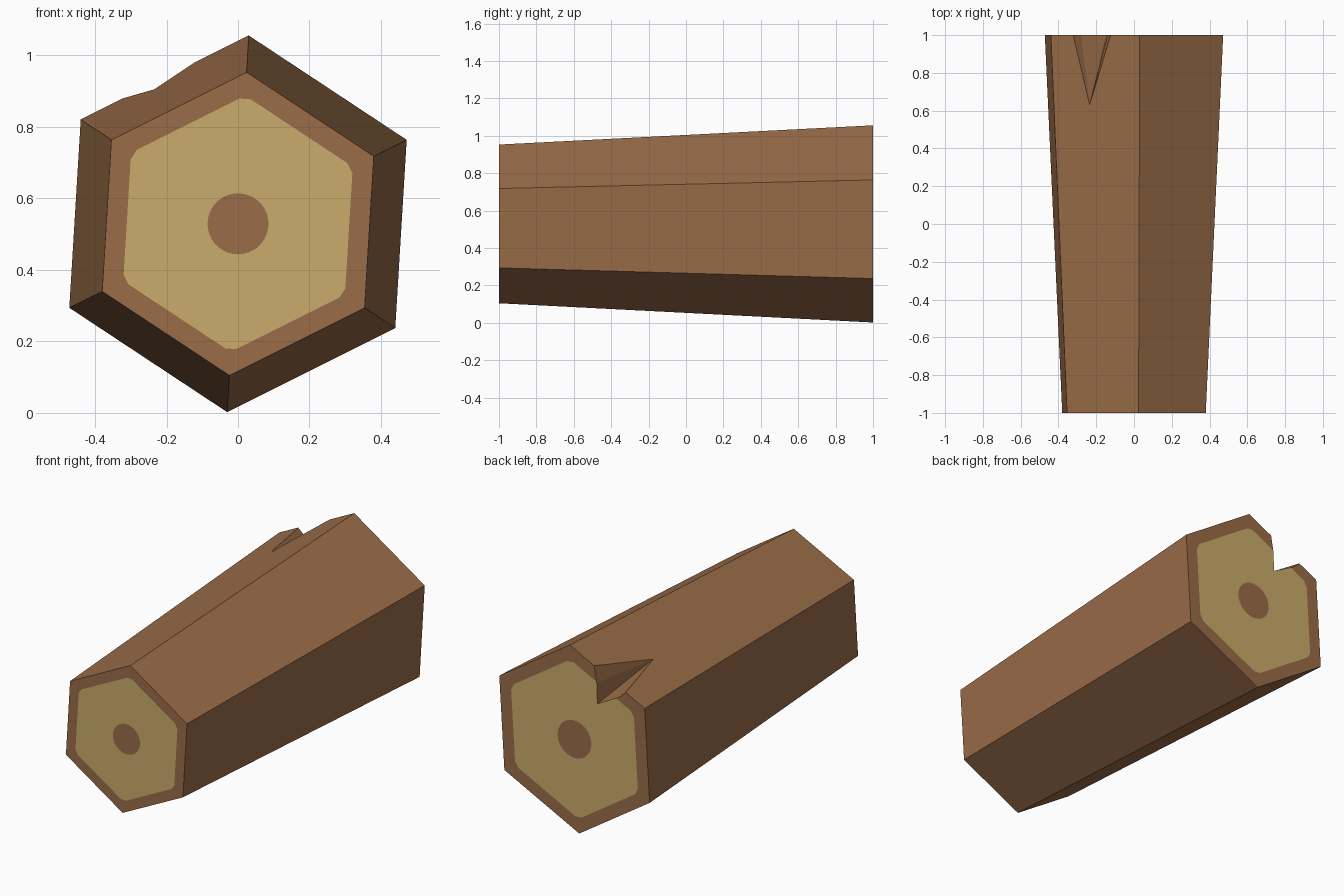
import bpy, bmesh, math
from mathutils import Vector

if "Cube" in bpy.data.objects:
    bpy.data.objects.remove(bpy.data.objects["Cube"])

CZ = 0.529          # height of the log axis
TAPER = 0.805       # small front end relative to back end
half = [(0.03, 0.527), (0.472, 0.235), (0.44, -0.292)]
HEX = [Vector(p) for p in half] + [-Vector(p) for p in half]


def material(name, rgb):
    m = bpy.data.materials.new(name)
    m.diffuse_color = (*rgb, 1)
    m.use_nodes = True
    m.node_tree.nodes["Principled BSDF"].inputs["Base Color"].default_value = m.diffuse_color
    return m


bark = material("bark brown", (0.325, 0.152, 0.066))
wood = material("pale cut wood", (0.60, 0.41, 0.145))


def mesh_object(name, bm, mats):
    bmesh.ops.recalc_face_normals(bm, faces=bm.faces)
    me = bpy.data.meshes.new(name)
    bm.to_mesh(me)
    bm.free()
    for m in mats:
        me.materials.append(m)
    ob = bpy.data.objects.new(name, me)
    bpy.context.collection.objects.link(ob)
    return ob


bm = bmesh.new()


def ring(points, y, s):
    return [bm.verts.new((p.x * s, y, CZ + p.y * s)) for p in points]


# Outline of pale wood: inset hexagon with clipped corners
inset = []
for i in range(6):
    c = HEX[i] * 0.845
    inset += [c.lerp(HEX[i - 1] * 0.845, 0.05), c.lerp(HEX[(i + 1) % 6] * 0.845, 0.05)]

# Round core, running the same way round as the hexagon
start = math.atan2(inset[0].y, inset[0].x)
core = [Vector((0.106 * math.cos(start - k * math.tau / 36), 0.106 * math.sin(start - k * math.tau / 36)))
        for k in range(36)]


def face(verts, mat=0):
    bm.faces.new(verts).material_index = mat


def end_cap(y, s):
    outer, mid, inner = ring(HEX, y, s), ring(inset, y, s), ring(core, y, s)
    for i in range(6):
        j = (i + 1) % 6
        face([outer[i], mid[2 * i], mid[2 * i + 1]])
        face([outer[i], mid[2 * i + 1], mid[2 * j], outer[j]])
        # pale wood: short clipped corner, then the long side
        a = 6 * i
        face([mid[2 * i], mid[2 * i + 1], inner[a + 1], inner[a]], 1)
        face([mid[2 * i + 1], mid[2 * j]] + [inner[(a + k) % 36] for k in range(6, 0, -1)], 1)
    face(inner)
    return outer


# Tapered log body
front = end_cap(-1, TAPER)
back = end_cap(1, 1)
for i in range(6):
    j = (i + 1) % 6
    face([front[i], front[j], back[j], back[i]])
log = mesh_object("log", bm, [bark, wood])

# Splintered notch at the back: a pointed wedge cut into the upper left side
apex = Vector((-0.235, 0.63, 0.905))
profile = [(-0.345, 0.905), (-0.318, 0.876), (-0.28, 0.842), (-0.144, 0.768),
           (-0.140, 0.885), (-0.124, 0.977), (-0.12, 1.01), (-0.27, 1.1)]
bm = bmesh.new()
tip = bm.verts.new(apex)
base = [bm.verts.new(apex + (Vector((x, 1, z)) - apex) * 1.2) for x, z in profile]
face(base)
for i in range(len(base)):
    face([tip, base[i], base[(i + 1) % len(base)]])
cutter = mesh_object("notch_cutter", bm, [bark])
cutter.hide_render = True

mod = log.modifiers.new("notch", 'BOOLEAN')
mod.operation = 'DIFFERENCE'
mod.solver = 'EXACT'
mod.object = cutter
bpy.context.view_layer.objects.active = log
log.select_set(True)
bpy.ops.object.modifier_apply(modifier="notch")
bpy.data.objects.remove(cutter)
